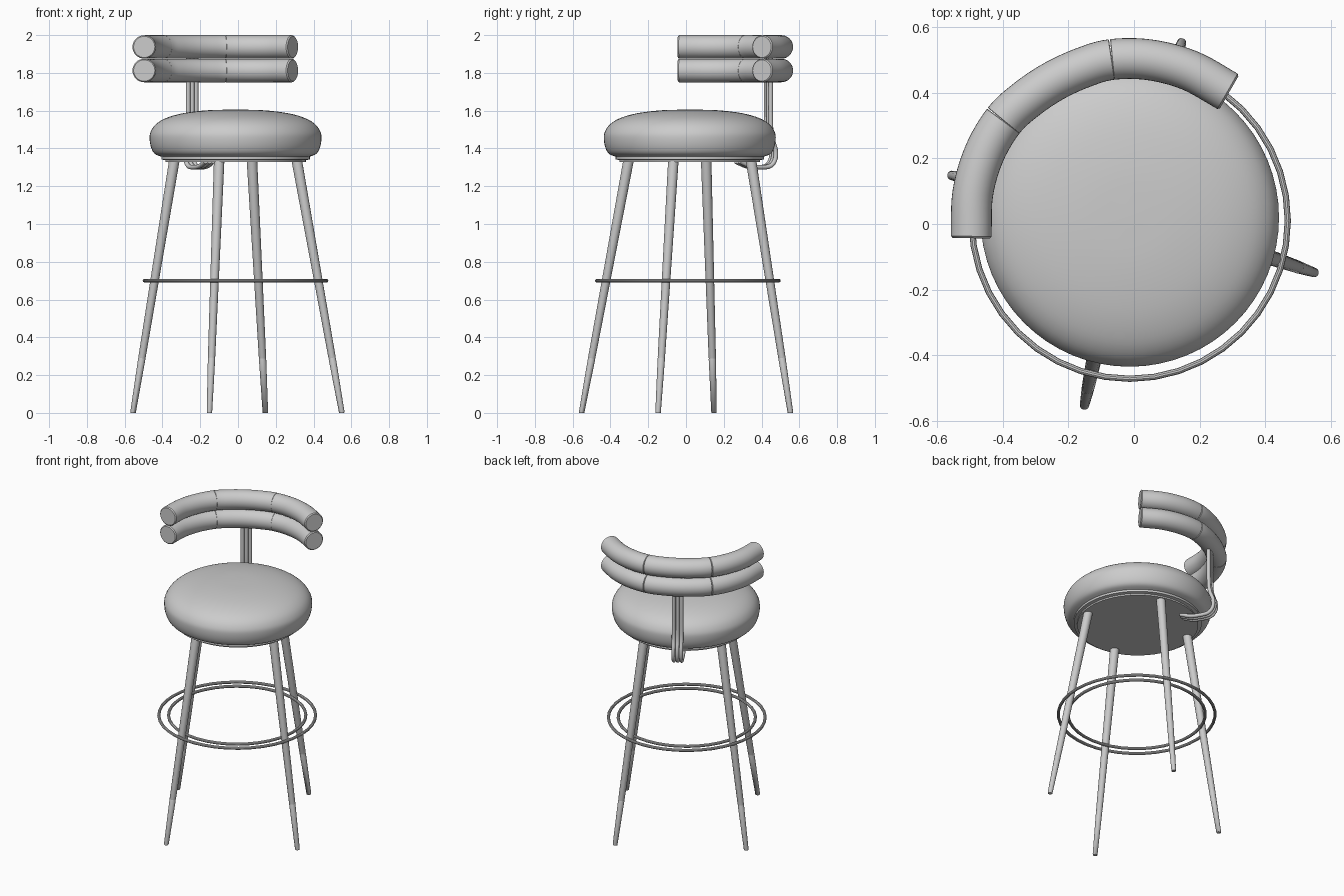
import bpy, bmesh, math
from mathutils import Vector as V

if "Cube" in bpy.data.objects:
    bpy.data.objects.remove(bpy.data.objects["Cube"])

C = V((-0.013, 0.02, 0))              # seat axis
A = math.radians(119.5)               # direction of the backrest
OUT = V((math.cos(A), math.sin(A), 0))
SIDE = V((math.sin(A), -math.cos(A), 0))
UP = V((0, 0, 1))


def finish(bm, name, angle=35):
    bmesh.ops.recalc_face_normals(bm, faces=bm.faces)
    me = bpy.data.meshes.new(name)
    bm.to_mesh(me)
    bm.free()
    ob = bpy.data.objects.new(name, me)
    bpy.context.collection.objects.link(ob)
    bpy.ops.object.select_all(action='DESELECT')
    ob.select_set(True)
    bpy.context.view_layer.objects.active = ob
    bpy.ops.object.shade_smooth_by_angle(angle=math.radians(angle))
    return ob


def smooth_path(pts, n):
    """Catmull-Rom curve through the points."""
    pts = [V(p) for p in pts]
    q = [2 * pts[0] - pts[1]] + pts + [2 * pts[-1] - pts[-2]]
    out = []
    for i in range(1, len(q) - 2):
        a, b, c, d = q[i - 1:i + 3]
        for k in range(n):
            t = k / n
            out.append(0.5 * (2 * b + (c - a) * t + (2 * a - 5 * b + 4 * c - d) * t * t
                              + (3 * b - a - 3 * c + d) * t ** 3))
    return out + [pts[-1]]


def sweep(name, path, radii, normal, sides=16, closed=False):
    """Round tube along a path lying in the plane with the given normal."""
    bm = bmesh.new()
    rings, m = [], len(path)
    for i, p in enumerate(path):
        if closed:
            t = path[(i + 1) % m] - path[i - 1]
        else:
            t = path[min(i + 1, m - 1)] - path[max(i - 1, 0)]
        s = t.cross(normal).normalized()
        u = s.cross(t).normalized()
        r = radii[i] if isinstance(radii, list) else radii
        rings.append([bm.verts.new(p + r * (math.cos(a) * s + math.sin(a) * u))
                      for a in (2 * math.pi * k / sides for k in range(sides))])
    for i in range(m if closed else m - 1):
        a, b = rings[i], rings[(i + 1) % m]
        for k in range(sides):
            j = (k + 1) % sides
            bm.faces.new((a[k], a[j], b[j], b[k]))
    if not closed:
        bm.faces.new(rings[0])
        bm.faces.new(rings[-1])
    return finish(bm, name)


def lathe(name, profile, steps=64):
    bm = bmesh.new()
    vs = [bm.verts.new(C + V((r, 0, z))) for r, z in profile]
    es = [bm.edges.new(e) for e in zip(vs, vs[1:])]
    bmesh.ops.spin(bm, geom=vs + es, cent=C, axis=UP, angle=2 * math.pi, steps=steps)
    bmesh.ops.remove_doubles(bm, verts=bm.verts, dist=1e-5)
    return finish(bm, name)


# Cushion and the plate beneath it
top = smooth_path([(0, 1.606, 0), (.15, 1.602, 0), (.28, 1.586, 0), (.37, 1.56, 0),
                   (.423, 1.527, 0), (.45, 1.487, 0), (.455, 1.45, 0), (.447, 1.405, 0),
                   (.428, 1.372, 0), (.39, 1.355, 0)], 4)
lathe("seat_cushion", [(p.x, p.y) for p in top] + [(0, 1.355)])
lathe("seat_plate", [(0, 1.36), (.393, 1.36), (.393, 1.342), (.372, 1.338),
                     (.372, 1.328), (0, 1.328)])

# Four splayed tapered legs, each with a foot sleeve
for k, name in enumerate(("back_right", "back_left", "front_left", "front_right")):
    a = math.radians(75 + 90 * k)
    d = V((math.cos(a), math.sin(a), 0))
    foot = V((-.003, 0, 0)) + d * .573
    head = C + d * .335 + UP * 1.34
    side = d.cross(UP)

    def at(z):
        return foot.lerp(head, z / 1.34)
    sweep(name + "_leg", [at(.29), at(.294), at(1.34)], [.0185, .0195, .028], side)
    tip = sweep(name + "_foot", [at(.003), at(.007), at(.286), at(.29)],
                [.0125, .0145, .0195, .0185], side)
    for v in tip.data.vertices:       # flat on the floor
        if v.co.z < .006:
            v.co.z = 0

# Two footrest rings clasping the legs
for name, r in (("outer_foot_ring", .482), ("inner_foot_ring", .422)):
    ring = [C + V((r * math.cos(a), r * math.sin(a) - .01, .70))
            for a in (2 * math.pi * k / 40 for k in range(40))]
    sweep(name, ring, .0095, UP, 10, True)

# Backrest: two stacked rolls, each in three sections
half = [(.1, .468), (.19, .446), (.29, .388), (.38, .30), (.452, .183)]
outline = [(-u, v) for u, v in reversed(half)] + [(0, .476)] + half
N = 6
for level, z in (("lower", 1.8125), ("upper", 1.9375)):
    path = smooth_path([C + SIDE * u + OUT * v + UP * z for u, v in outline], N)
    for part, i, j in (("left", 0, 3), ("middle", 3, 7), ("right", 7, 10)):
        p = path[i * N:j * N + 1]
        t0, t1 = (p[1] - p[0]).normalized(), (p[-2] - p[-1]).normalized()
        b0 = .006 if part == "left" else .002
        b1 = .006 if part == "right" else .002
        p = [p[0], p[0] + t0 * b0] + p[1:-1] + [p[-1] + t1 * b1, p[-1]]
        R = .0622
        sweep(f"{level}_backrest_{part}", p,
              [R - b0] + [R] * (len(p) - 2) + [R - b1], UP, 32)

# Three bent rods carrying the backrest
bend = [(.476, 1.93), (.476, 1.7), (.477, 1.52), (.486, 1.45), (.505, 1.395), (.504, 1.345),
        (.48, 1.311), (.44, 1.301), (.36, 1.305), (.29, 1.33)]
for k, name in enumerate(("left", "centre", "right")):
    pts = [C + SIDE * (.005 + .024 * (k - 1)) + OUT * v + UP * z for v, z in bend]
    sweep(name + "_backrest_rod", smooth_path(pts, 5), .012, SIDE, 12)
